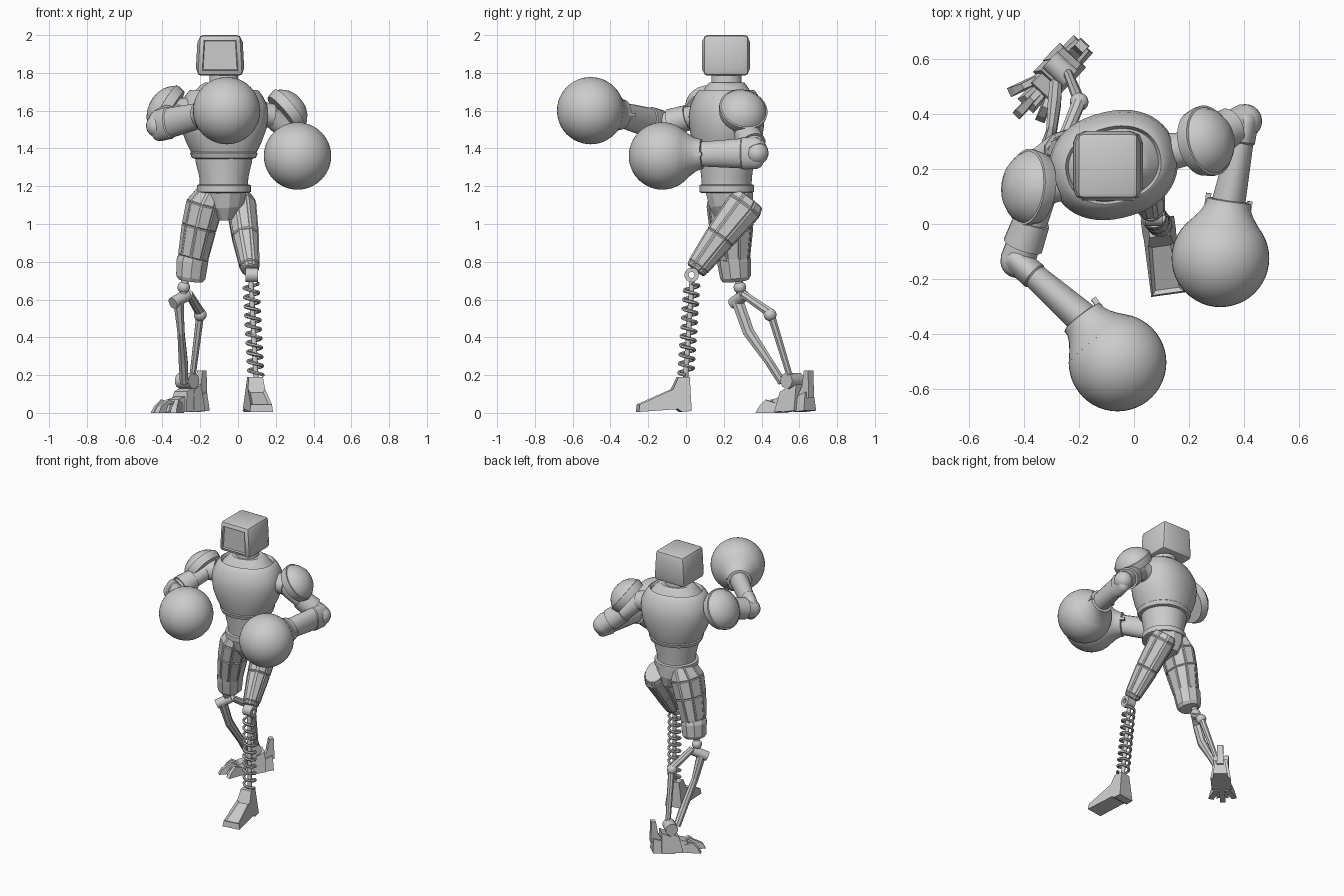
import bpy, bmesh
from math import sin, cos, pi, radians
from mathutils import Vector, Matrix

if "Cube" in bpy.data.objects:
    bpy.data.objects.remove(bpy.data.objects["Cube"], do_unlink=True)

GREY = (0.6, 0.6, 0.6, 1)
grey = bpy.data.materials.new("plain grey")
grey.use_nodes = True
grey.diffuse_color = GREY
grey.node_tree.nodes["Principled BSDF"].inputs["Base Color"].default_value = GREY


def finish(name, bm, smooth=True):
    bmesh.ops.recalc_face_normals(bm, faces=bm.faces)
    mesh = bpy.data.meshes.new(name)
    bm.to_mesh(mesh)
    bm.free()
    mesh.materials.append(grey)
    ob = bpy.data.objects.new(name, mesh)
    bpy.context.collection.objects.link(ob)
    if smooth:
        bpy.ops.object.select_all(action='DESELECT')
        ob.select_set(True)
        bpy.context.view_layer.objects.active = ob
        bpy.ops.object.shade_smooth_by_angle(angle=radians(35))
    return ob


def limb(name, rings, sides=24, hint=(1, 0, 0), smooth=True, panel=0, power=1.0):
    """Loft through rings of (centre, half width, half depth)."""
    bm = bmesh.new()
    axis = (Vector(rings[-1][0]) - Vector(rings[0][0])).normalized()
    u = Vector(hint)
    u = (u - axis * u.dot(axis)).normalized()
    v = axis.cross(u)
    loops = []
    for centre, ru, rv in rings:
        loop = []
        for i in range(sides):
            a = 2 * pi * (i + 0.5) / sides
            c, s = cos(a), sin(a)
            p = u * (ru * abs(c) ** power * (1 if c > 0 else -1))
            p += v * (rv * abs(s) ** power * (1 if s > 0 else -1))
            loop.append(bm.verts.new(Vector(centre) + p))
        loops.append(loop)
    walls = []
    for lo, hi in zip(loops, loops[1:]):
        for i in range(sides):
            j = (i + 1) % sides
            walls.append(bm.faces.new((lo[i], lo[j], hi[j], hi[i])))
    bm.faces.new(loops[0])
    bm.faces.new(loops[-1])
    if panel:
        bmesh.ops.recalc_face_normals(bm, faces=bm.faces)
        bmesh.ops.inset_individual(bm, faces=walls, thickness=panel, depth=panel * 0.6)
    return finish(name, bm, smooth)


def rod(name, a, b, r, r2=None, sides=20, **kw):
    r2 = r2 or r
    hint = (0, 0, 1) if abs((Vector(b) - Vector(a)).normalized().x) > 0.8 else (1, 0, 0)
    return limb(name, [(a, r, r), (b, r2, r2)], sides, hint, **kw)


def ball(name, centre, r, seg=24):
    bm = bmesh.new()
    bmesh.ops.create_uvsphere(bm, u_segments=seg, v_segments=seg // 2, radius=r,
                              matrix=Matrix.Translation(centre))
    return finish(name, bm)


def prism(name, outline, width, place, taper=1.0):
    """Side outline of (forward, height) points, extruded across and narrowed upward."""
    bm = bmesh.new()
    top = max(p[1] for p in outline)
    sides = [[bm.verts.new((s * width * (1 + (taper - 1) * z / top), -f, z)) for f, z in outline]
             for s in (-0.5, 0.5)]
    n = len(outline)
    for s in sides:
        bm.faces.new(s)
    walls = [bm.faces.new((sides[0][i], sides[0][(i + 1) % n], sides[1][(i + 1) % n], sides[1][i]))
             for i in range(n)]
    bm.transform(place)
    return bm, walls


def pad(name, centre, normal, r, height):
    """Shoulder shell: shallow dome with a stepped rim."""
    n = Vector(normal).normalized()
    profile = [(-0.7, 0.93), (-0.2, 1.0), (0.0, 1.0), (0.02, 0.94), (0.3, 0.86),
               (0.65, 0.66), (0.88, 0.42), (1.0, 0.1)]
    c = Vector(centre)
    limb(name, [(c + n * h * height, r * k, r * k) for h, k in profile], 28, (0, 1, 0))


# Torso, turned a little at the waist
TURN = (cos(radians(15)), sin(radians(15)), 0)
MID = (-0.075, 0.215)


def stack(name, levels, hint=TURN, **kw):
    limb(name, [((MID[0], MID[1], z), a, b) for z, a, b in levels], 48, hint, **kw)


stack("waist", [(1.17, .125, .13), (1.25, .13, .135), (1.33, .15, .145), (1.38, .155, .15)])
stack("belt", [(1.165, .13, .135), (1.17, .143, .145), (1.205, .143, .145), (1.21, .13, .135)])
stack("chest", [(1.345, .15, .145), (1.35, .168, .16), (1.375, .178, .168), (1.38, .172, .163),
                (1.43, .198, .178), (1.50, .225, .19), (1.57, .235, .195), (1.63, .23, .185),
                (1.68, .205, .162), (1.705, .185, .145), (1.71, .175, .138), (1.69, .165, .128),
                (1.73, .13, .105), (1.75, .1, .09)], power=0.9)
stack("neck", [(1.72, .08, .085), (1.75, .075, .08), (1.80, .075, .08)])
limb("pelvis", [((-.075, .23, 1.18), .125, .13), ((-.075, .24, 1.10), .11, .12),
                ((-.07, .25, 1.03), .05, .09)], 12, smooth=False)

# Head: rounded box with a framed screen and raised side panels
bm = bmesh.new()
bmesh.ops.create_cube(bm, size=1, matrix=Matrix.Translation((-.095, .212, 1.893))
                      @ Matrix.Diagonal((.246, .24, .215, 1)))
for v in bm.verts:
    if v.co.z > 1.9:
        v.co.x += -0.012 if v.co.x > -.095 else 0.012
bmesh.ops.bevel(bm, geom=bm.edges[:], offset=0.022, segments=2, affect='EDGES', profile=0.5)
bm.normal_update()
big = [f for f in bm.faces if f.calc_area() > 0.02 and abs(f.normal.z) < 0.7]
front = [f for f in big if f.normal.y < -0.7]
bmesh.ops.inset_individual(bm, faces=[f for f in big if f not in front], thickness=0.022, depth=0.007)
bmesh.ops.inset_individual(bm, faces=front, thickness=0.008, depth=0.006)
bmesh.ops.inset_individual(bm, faces=front, thickness=0.006, depth=-0.012)
finish("head", bm)


# Arms
def arm(side, shoulder, elbow, wrist, glove, socket, flat):
    S, E, W, G = map(Vector, (shoulder, elbow, wrist, glove))
    out = (Vector(socket) - S).normalized()
    rod(side + "_shoulder_joint", S - out * .05, S + out * .02, .07, .062)
    rod(side + "_upper_arm", S, E, .055, .064)
    d = (E - S).normalized()
    mid = S.lerp(E, 0.62)
    rod(side + "_arm_band", mid - d * .05, mid + d * .05, .068, .074)
    ball(side + "_elbow", E, .062)
    back = (E - W).normalized()
    limb(side + "_forearm", [(E + back * .035, .03, .05), (E + back * .02, .045, .075),
                             (E, .05, .084), (E.lerp(W, .25), .052, .086), (E.lerp(W, .27), .047, .08),
                             (W, .062, .066)], 20, flat)
    ball(side + "_glove", G, .178, 48)
    d = (W - G).normalized()
    limb(side + "_glove_cuff", [(G + d * h, r, r) for h, r in
         ((.215, .07), (.212, .08), (.19, .084), (.165, .096), (.14, .114), (.105, .144))], 32, flat)
    for k in (-1, 1):
        tab = G + d * .2 + Vector(flat) * k * .075
        rod(side + "_cuff_tab", tab - d * .03, tab + d * .025, .014, sides=4, smooth=False)


arm("left", (.17, .27, 1.575), (.405, .375, 1.375), (.345, .08, 1.37), (.315, -.125, 1.36),
    (.3, .29, 1.56), (1, -.2, 0))
arm("right", (-.33, .13, 1.6), (-.425, -.135, 1.52), (-.18, -.35, 1.58), (-.06, -.505, 1.6),
    (-.45, .08, 1.6), (.65, .75, 0))
pad("left_shoulder_pad", (.275, .305, 1.61), (.75, .2, .6), .13, .075)
pad("right_shoulder_pad", (-.395, .135, 1.615), (-.85, .1, .5), .14, .075)

# Left leg: panelled thigh, ringed knee and spring shin
limb("left_thigh", [((.01, .335, 1.135), .06, .085), ((.018, .31, 1.095), .078, .1),
                    ((.04, .18, .93), .07, .082), ((.062, .065, .775), .05, .06),
                    ((.065, .05, .755), .04, .05)], 8, smooth=False, panel=0.01)
bm = bmesh.new()
for i in range(24):
    a, b = 2 * pi * i / 24, 2 * pi * (i + 1) / 24
    quad = [[bm.verts.new((x, .03 + r * cos(t), .73 + r * sin(t))) for x, r in
             ((.04, .016), (.04, .038), (.105, .038), (.105, .016))] for t in (a, b)]
    for k in range(4):
        bm.faces.new((quad[0][k], quad[0][(k + 1) % 4], quad[1][(k + 1) % 4], quad[1][k]))
bmesh.ops.remove_doubles(bm, verts=bm.verts, dist=1e-5)
finish("left_knee_ring", bm)
TOP, LOW = Vector((.068, .032, .70)), Vector((.095, -.002, .19))
rod("left_shin_rod", TOP, LOW, .014)
curve = bpy.data.curves.new("spring_path", 'CURVE')
curve.dimensions = '3D'
curve.bevel_depth = .009
curve.bevel_resolution = 1
curve.resolution_u = 1
line = curve.splines.new('POLY')
TURNS, STEP = 10, 20
line.points.add(TURNS * STEP)
for i, p in enumerate(line.points):
    a = 2 * pi * i / STEP
    q = TOP.lerp(LOW, .03 + .95 * i / (TURNS * STEP)) + Vector((cos(a), sin(a), 0)) * .038
    p.co = (*q, 1)
coil = bpy.data.objects.new("spring_path", curve)
bpy.context.collection.objects.link(coil)
bpy.context.view_layer.update()
mesh = bpy.data.meshes.new_from_object(coil.evaluated_get(bpy.context.evaluated_depsgraph_get()))
bpy.data.objects.remove(coil, do_unlink=True)
bm = bmesh.new()
bm.from_mesh(mesh)
finish("left_shin_spring", bm)

# Left foot: wedge shoe with a sunken top panel
place = Matrix.Translation((.088, 0, 0)) @ Matrix.Rotation(radians(8), 4, 'Z')
bm, walls = prism("shoe", [(-.022, .01), (-.015, .19), (.045, .19), (.075, .125), (.255, .045), (.26, .005),
                           (.05, .02), (.03, .005)], .125, place, 0.6)
bmesh.ops.recalc_face_normals(bm, faces=bm.faces)
bmesh.ops.inset_individual(bm, faces=[walls[3]], thickness=.018, depth=-.012)
finish("left_foot", bm, False)

# Right leg: faceted thigh, knee band, ball knee and twin struts
limb("right_thigh", [((-.14, .235, 1.185), .065, .1), ((-.175, .235, 1.10), .098, .125),
                     ((-.205, .24, .98), .092, .115), ((-.237, .25, .82), .08, .088)],
     9, smooth=False, panel=0.008)
limb("right_knee_band", [((-.235, .25, .83), .084, .088), ((-.242, .255, .80), .088, .09),
                         ((-.25, .262, .72), .082, .082), ((-.252, .262, .70), .065, .07)],
     10, smooth=False)
ball("right_knee_ball", (-.287, .285, .665), .033)
rod("right_knee_stem", (-.28, .28, .71), (-.29, .285, .63), .02)
rod("right_knee_axle", (-.345, .25, .58), (-.27, .31, .625), .032)
limb("right_front_strut", [((-.315, .27, .60), .03, .035), ((-.302, .33, .43), .02, .033),
                           ((-.29, .44, .27), .026, .024), ((-.285, .51, .16), .024, .024)], 8, smooth=False)
rod("right_strut_link", (-.26, .30, .63), (-.2, .445, .53), .022, .026, sides=8, smooth=False)
ball("right_strut_joint", (-.2, .445, .52), .034)
rod("right_rear_strut", (-.2, .45, .52), (-.245, .56, .16), .022, .017, sides=8, smooth=False)

# Right foot: overlapping plates running from heel to toe, with claws and a heel spur
for i, (f, w, h) in enumerate(((-.09, .10, .11), (-.035, .135, .15), (.02, .13, .14), (.075, .11, .09),
                               (.13, .08, .055))):
    place = Matrix.Translation((-.27, .565, 0)) @ Matrix.Rotation(radians(-43), 4, 'Z')
    bm, walls = prism("plate", [(f - .035, .012), (f - .03, h), (f + .03, h * .8), (f + .055, .004)],
                      w, place, 0.65)
    finish("right_foot_plate_%d" % (i + 1), bm, False)
for k in (-1, 0, 1):
    claw = place @ Matrix.Rotation(radians(22 * k), 4, 'Z')
    bm, walls = prism("claw", [(.09, .0), (.09, .05), (.15, .07), (.215 - .03 * abs(k), .035),
                               (.235 - .03 * abs(k), .0)], .036, claw, 0.6)
    finish("right_claw_%d" % (k + 2), bm, False)
bm, walls = prism("spur", [(-.135, .08), (-.13, .225), (-.10, .225), (-.085, .14), (-.05, .08)],
                  .045, place, 0.9)
finish("right_heel_spur", bm, False)
rod("right_ankle", place @ Vector((-.05, .0, .17)), place @ Vector((.05, 0, .17)), .042, sides=12)
